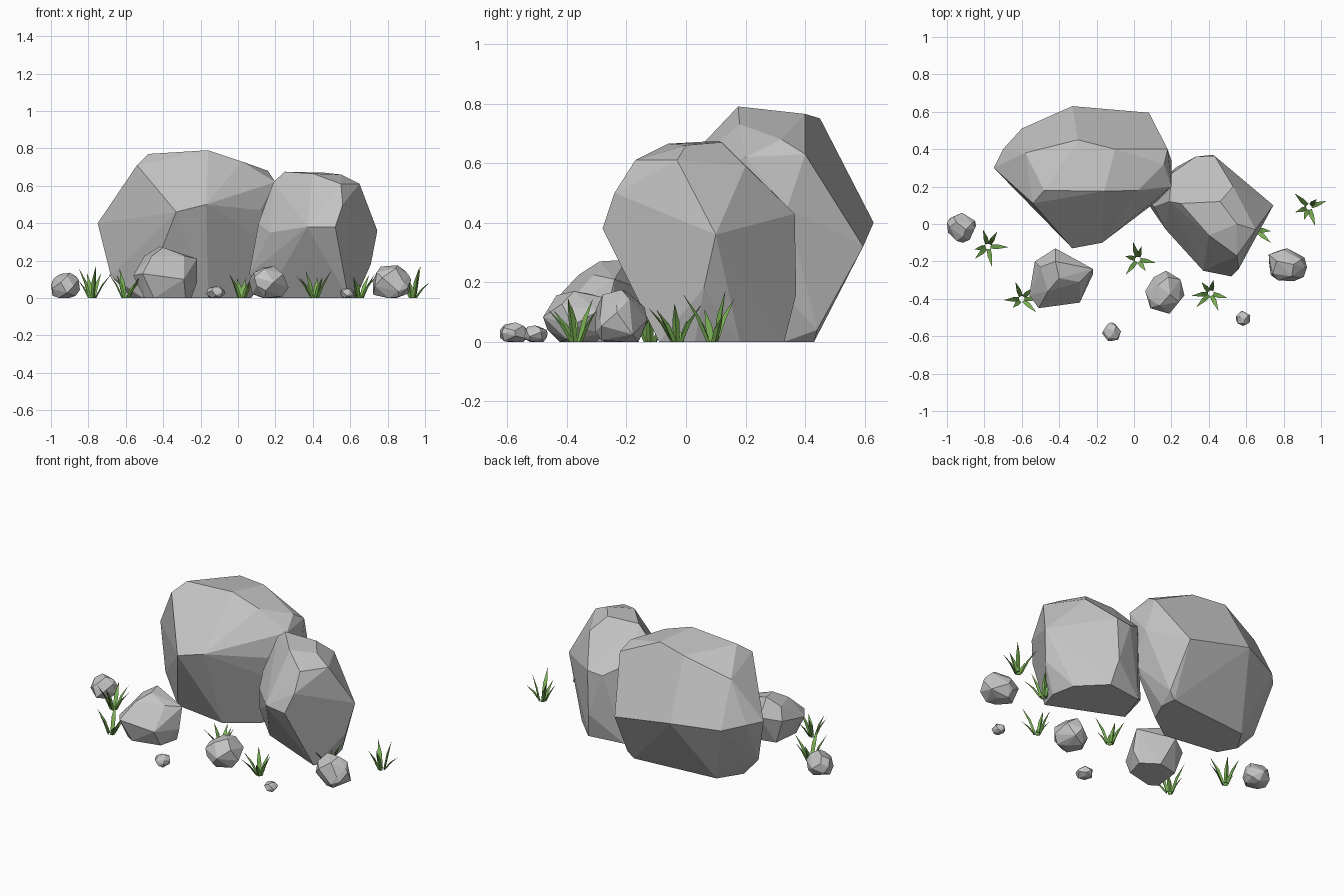
import bpy, bmesh, math, random
from mathutils import Vector

cube = bpy.data.objects.get("Cube")
if cube:
    bpy.data.objects.remove(cube, do_unlink=True)


def make_material(name, colour):
    mat = bpy.data.materials.new(name)
    mat.use_nodes = True
    mat.diffuse_color = colour
    shader = next(n for n in mat.node_tree.nodes if n.type == 'BSDF_PRINCIPLED')
    shader.inputs["Base Color"].default_value = colour
    shader.inputs["Roughness"].default_value = 0.9
    return mat


stone = make_material("stone grey", (0.55, 0.55, 0.55, 1))
leaf = make_material("grass green", (0.2, 0.45, 0.09, 1))


def finish(name, bm, material):
    bmesh.ops.recalc_face_normals(bm, faces=bm.faces)
    mesh = bpy.data.meshes.new(name)
    bm.to_mesh(mesh)
    bm.free()
    mesh.materials.append(material)
    obj = bpy.data.objects.new(name, mesh)
    bpy.context.collection.objects.link(obj)
    return obj


def hull_rock(name, corners):
    """Faceted boulder wrapped around its main corners."""
    bm = bmesh.new()
    for co in corners:
        bm.verts.new(co)
    bmesh.ops.convex_hull(bm, input=bm.verts)
    loose = [v for v in bm.verts if not v.link_faces]
    bmesh.ops.delete(bm, geom=loose, context='VERTS')
    # Merge nearly coplanar triangles into broad facets
    bmesh.ops.dissolve_limit(bm, angle_limit=math.radians(4),
                             verts=bm.verts, edges=bm.edges)
    return finish(name, bm, stone)


def chipped_rock(name, low, high, seed, count=22):
    """Small stone: evenly spread, jittered corners fitted to a box."""
    rng = random.Random(seed)
    golden = math.pi * (3 - math.sqrt(5))
    pts = []
    for i in range(count):
        z = 1 - 2 * (i + 0.5) / count
        r = math.sqrt(1 - z * z)
        a = i * golden + rng.uniform(-0.5, 0.5)
        p = Vector((r * math.cos(a), r * math.sin(a), max(z, -0.75)))
        pts.append(p * rng.uniform(0.9, 1.03) if z > -0.75 else p)
    for k in range(3):
        lo, hi = min(p[k] for p in pts), max(p[k] for p in pts)
        for p in pts:
            p[k] = low[k] + (p[k] - lo) / (hi - lo) * (high[k] - low[k])
    return hull_rock(name, pts)


def grass_tuft(name, x, y, seed, height=0.175, blades=6):
    """Pointed three-sided blades leaning outward from a small ring."""
    rng = random.Random(seed)
    bm = bmesh.new()
    for i in range(blades):
        a = math.tau * (i + rng.uniform(-0.35, 0.35)) / blades
        out = Vector((math.cos(a), math.sin(a), 0))
        side = Vector((-out.y, out.x, 0))
        h = height * rng.uniform(0.5, 1)
        reach = rng.uniform(0.045, 0.1)
        base = Vector((x, y, 0)) + out * 0.014
        mid = base + out * reach * 0.4 + Vector((0, 0, h * 0.52))
        tip = bm.verts.new(base + out * reach + Vector((0, 0, h)))
        rows = [[bm.verts.new(centre + side * w), bm.verts.new(centre - side * w),
                 bm.verts.new(centre + out * 0.009)]
                for centre, w in ((base, 0.011), (mid, 0.012))]
        bm.faces.new(rows[0])
        for k in range(3):
            n = (k + 1) % 3
            bm.faces.new((rows[0][k], rows[0][n], rows[1][n], rows[1][k]))
            bm.faces.new((rows[1][k], rows[1][n], tip))
    return finish(name, bm, leaf)


# Large back boulder
hull_rock("back_boulder", [
    # foot
    (-.51, .13, 0), (-.57, .24, 0), (-.36, .12, 0), (-.16, .08, 0),
    (.01, .2, 0), (.07, .33, 0), (.06, .43, 0), (-.48, .38, 0),
    # left and rear girth
    (-.75, .3, .4), (-.68, .25, .12), (-.7, .4, .4), (-.6, .51, .38),
    (-.33, .63, .4), (.08, .595, .32), (.1, .44, .04),
    # right side
    (.16, .32, .68), (.18, .4, .63), (.2, .2, .62), (.2, .34, .45), (.17, .2, .3),
    # front ridge
    (-.33, -.13, .46), (-.17, -.1, .5), (.12, .12, .47),
    # crown
    (-.48, .18, .77), (-.16, .175, .79), (.02, .18, .73),
    (-.1, .4, .765), (-.3, .45, .75), (-.54, .11, .71), (-.58, .38, .65)])

# Large side boulder
hull_rock("side_boulder", [
    # foot
    (.15, .1, 0), (.33, .02, 0), (.59, -.09, 0), (.63, .03, 0),
    (.6, .18, 0), (.45, .33, 0), (.22, .3, 0),
    # girth
    (.06, .13, .13), (.11, .09, .4), (.17, -.03, .35), (.37, -.25, .38),
    (.52, -.28, .38), (.56, -.24, .5), (.745, .1, .36), (.71, .06, .18),
    (.42, .37, .16), (.43, .365, .43), (.33, .36, .42), (.2, .27, .5),
    # crown
    (.19, .12, .62), (.25, .11, .675), (.4, -.06, .665), (.46, .12, .67),
    (.55, -.17, .61), (.65, -.03, .61), (.53, .2, .59), (.55, 0, .66)])

# Medium front stone
hull_rock("front_stone", [
    # foot
    (-.5, -.38, 0), (-.45, -.41, 0), (-.28, -.37, 0), (-.25, -.25, 0),
    (-.35, -.18, 0), (-.48, -.21, 0),
    # girth
    (-.56, -.38, .12), (-.51, -.45, .13), (-.29, -.42, .1), (-.22, -.27, .08),
    (-.22, -.24, .21), (-.42, -.13, .17), (-.53, -.2, .15),
    # crown
    (-.46, -.36, .225), (-.29, -.31, .225), (-.4, -.29, .27), (-.42, -.2, .275),
    (-.5, -.23, .225)])

# Small stones, each fitted between two opposite corners
stones = {
    "left_stone": ((-1, -.1, 0), (-.845, .06, .135)),
    "middle_stone": ((.06, -.48, 0), (.27, -.25, .17)),
    "right_stone": ((.72, -.305, 0), (.925, -.13, .175)),
    "front_pebble": ((-.17, -.625, 0), (-.07, -.525, .065)),
    "side_pebble": ((.545, -.545, 0), (.62, -.465, .055)),
}
for seed, (name, (low, high)) in enumerate(stones.items()):
    chipped_rock(name, low, high, seed + 3)

# Grass tufts
tufts = [(-.78, -.12), (-.6, -.4), (.02, -.19), (.41, -.37), (.935, .09), (.65, -.03)]
for i, (x, y) in enumerate(tufts):
    grass_tuft(f"grass_tuft_{i + 1}", x, y, i + 11)
